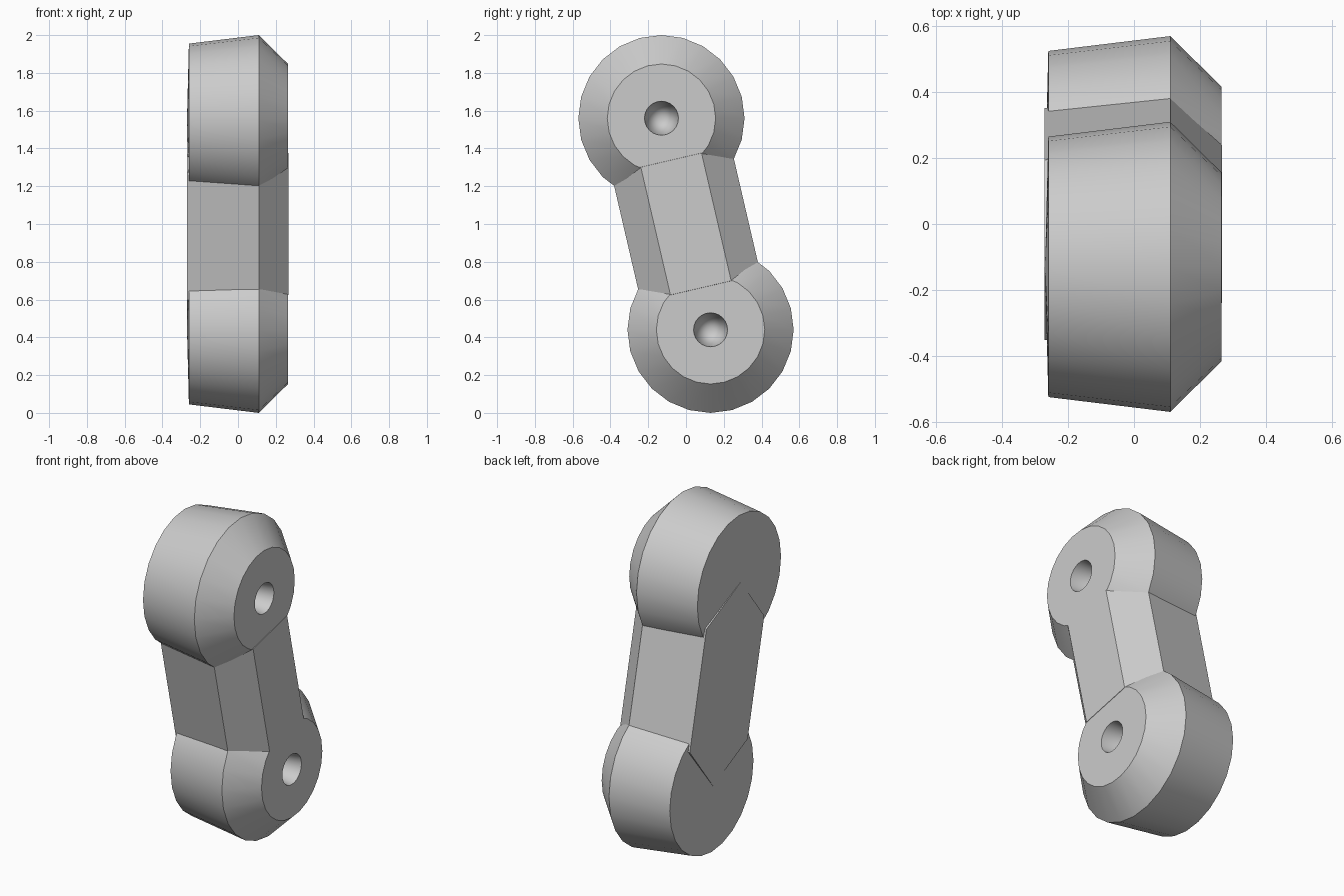
import bpy, bmesh, math
from mathutils import Vector

cube = bpy.data.objects.get("Cube")
if cube:
    bpy.data.objects.remove(cube, do_unlink=True)

grey = bpy.data.materials.new("plain grey")
grey.use_nodes = True
grey.diffuse_color = (0.6, 0.6, 0.6, 1)
grey.node_tree.nodes["Principled BSDF"].inputs["Base Color"].default_value = (0.6, 0.6, 0.6, 1)

SIDES = 24
TOP = Vector((0, -0.13, 1.56))
BOTTOM = Vector((0, 0.13, 0.44))


def finish(name, bm):
    """Turn the bmesh into a smooth object with sharp creases."""
    bmesh.ops.recalc_face_normals(bm, faces=bm.faces)
    mesh = bpy.data.meshes.new(name)
    bm.to_mesh(mesh)
    bm.free()
    mesh.materials.append(grey)
    obj = bpy.data.objects.new(name, mesh)
    bpy.context.collection.objects.link(obj)
    bpy.ops.object.select_all(action='DESELECT')
    obj.select_set(True)
    bpy.context.view_layer.objects.active = obj
    bpy.ops.object.shade_smooth_by_angle(angle=math.radians(30))


def hub(name, centre):
    """Turned boss along x: shallow back, tapered rim, bevel, flat face, conical hole."""
    profile = [(-0.27, 0), (-0.26, 0.395), (0.11, 0.44),
               (0.265, 0.287), (0.265, 0.09), (-0.25, 0)]
    bm = bmesh.new()
    rings = []
    for x, r in profile:
        count = SIDES if r else 1
        angles = [2 * math.pi * i / SIDES for i in range(count)]
        rings.append([bm.verts.new(centre + Vector((x, r * math.cos(a), r * math.sin(a))))
                      for a in angles])
    for a, b in zip(rings, rings[1:]):
        for i in range(SIDES):
            j = i + 1
            quad = [a[i % len(a)], a[j % len(a)], b[j % len(b)], b[i % len(b)]]
            bm.faces.new(list(dict.fromkeys(quad)))
    finish(name, bm)


def link_arm():
    """Bevelled bar between the hubs, with pointed ends at the back."""
    axis = (BOTTOM - TOP).normalized()
    across = Vector((0, -axis.z, axis.y))
    section = [(-0.271, 0.28), (0.11, 0.325), (0.267, 0.165)]
    bm = bmesh.new()
    for centre, way in ((TOP, axis), (BOTTOM, -axis)):
        bm.verts.new(centre + Vector((-0.271, 0, 0)))
        for x, half in section:
            for side in (-1, 1):
                bm.verts.new(centre + way * 0.228 + across * half * side + Vector((x, 0, 0)))
    bmesh.ops.convex_hull(bm, input=bm.verts)
    bmesh.ops.dissolve_limit(bm, angle_limit=0.01, verts=bm.verts, edges=bm.edges)
    finish("link_arm", bm)


hub("upper_hub", TOP)
hub("lower_hub", BOTTOM)
link_arm()
